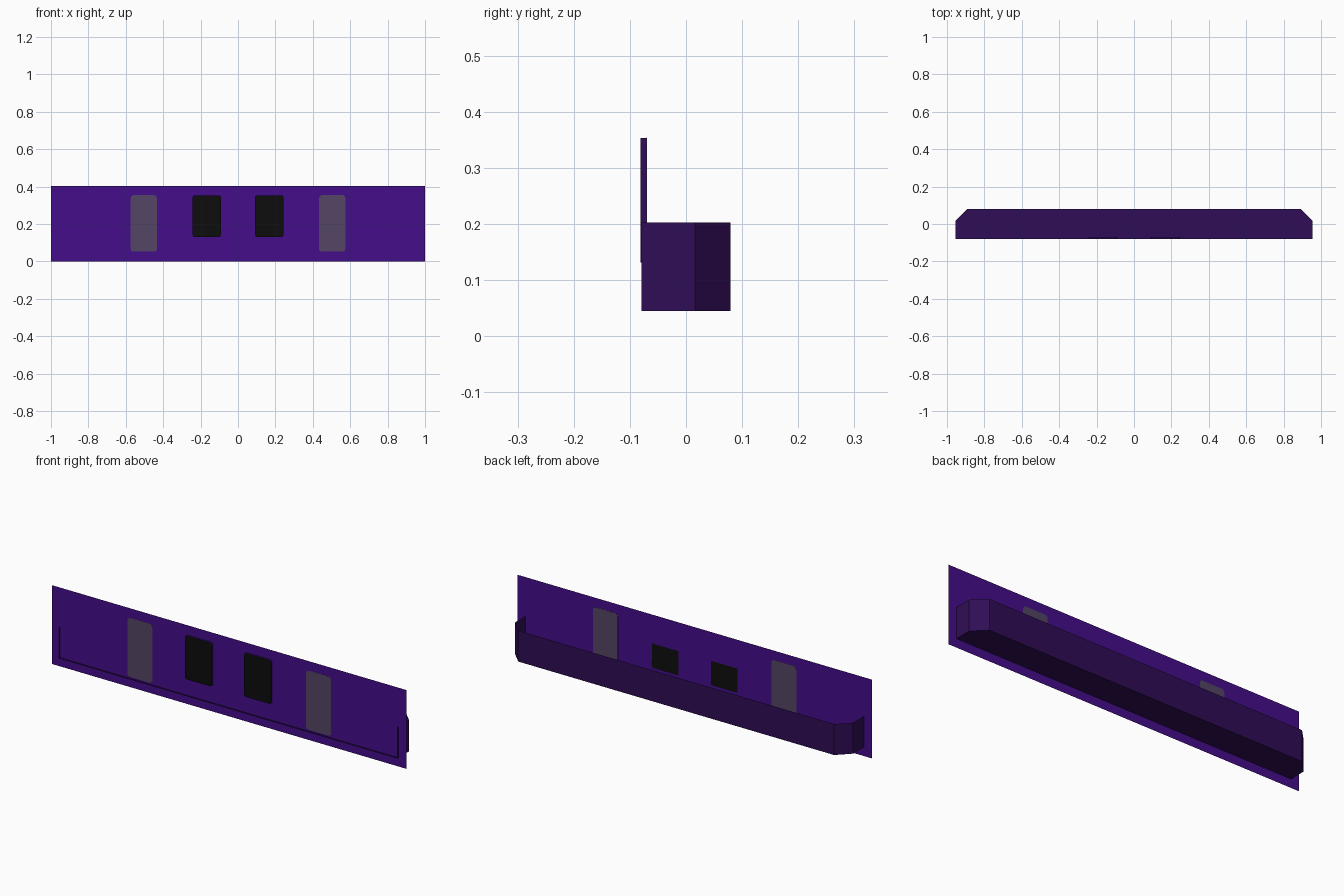
import bpy, math

if "Cube" in bpy.data.objects:
    bpy.data.objects.remove(bpy.data.objects["Cube"])

def material(name, rgb):
    m = bpy.data.materials.new(name)
    m.diffuse_color = (*rgb, 1)
    m.use_nodes = True
    m.node_tree.nodes["Principled BSDF"].inputs["Base Color"].default_value = m.diffuse_color
    return m

PURPLE = material("bright purple", (0.058, 0.004, 0.255))
DARK = material("dark purple", (0.029, 0.004, 0.092))
GREY = material("grey glass", (0.087, 0.059, 0.130))
BLACK = material("black", (0.004, 0.004, 0.004))
PANEL_Y = -0.07

def build(name, verts, faces, mats, indices=None):
    me = bpy.data.meshes.new(name)
    me.from_pydata(verts, [], faces)
    for m in mats:
        me.materials.append(m)
    if indices:
        for p, i in zip(me.polygons, indices):
            p.material_index = i
    ob = bpy.data.objects.new(name, me)
    bpy.context.collection.objects.link(ob)
    return ob

def rounded_rect(cx, w, z0, z1, r=0.015, n=4):
    pts = []
    corners = [(w/2 - r, z1 - r), (-w/2 + r, z1 - r), (-w/2 + r, z0 + r), (w/2 - r, z0 + r)]
    for k, (x, z) in enumerate(corners):
        for i in range(n + 1):
            a = math.pi / 2 * (k + i / n)
            pts.append((cx + x + r * math.cos(a), z + r * math.sin(a)))
    return pts

def plate(name, pts, y_front, y_back, mats, side):
    # y_back is a function of height
    n = len(pts)
    verts = [(x, y_front, z) for x, z in pts] + [(x, y_back(z), z) for x, z in pts]
    faces = [tuple(reversed(range(n))), tuple(range(n, 2 * n))]
    faces += [(i, (i + 1) % n, (i + 1) % n + n, i + n) for i in range(n)]
    # outline runs anticlockwise seen from the front
    faces = [tuple(reversed(f)) for f in faces]
    return build(name, verts, faces, mats, [0, 0] + [side] * n)

# Thin upright panel
build("wall_panel", [(-1, PANEL_Y, 0), (1, PANEL_Y, 0), (1, PANEL_Y, 0.402), (-1, PANEL_Y, 0.402)],
      [(0, 1, 2, 3)], [PURPLE])

# Open sheet tray with chamfered back corners
outline = [(0.955, -0.079), (0.955, 0.016), (0.892, 0.079),
           (-0.892, 0.079), (-0.955, 0.016), (-0.955, -0.079)]
n = len(outline)
tray_verts = [(x, y, z) for z in (0.045, 0.203) for x, y in outline]
tray_faces = [tuple(reversed(range(n)))] + [(i, i + 1, i + 1 + n, i + n) for i in range(n - 1)]
build("tray", tray_verts, tray_faces, [DARK])

for side, s in (("left", -1), ("right", 1)):
    # Tall glass windows, flush with the panel on both faces
    plate(side + "_window", rounded_rect(s * 0.504, 0.14, 0.052, 0.354),
          PANEL_Y - 0.0006, lambda z: PANEL_Y + 0.0006, [GREY], 0)
    # Raised black screens; only the lower back shows through the panel
    plate(side + "_screen", rounded_rect(s * 0.167, 0.15, 0.131, 0.353, 0.01),
          -0.081, lambda z: PANEL_Y + (0.255 - z) * 0.006, [BLACK, DARK], 1)
